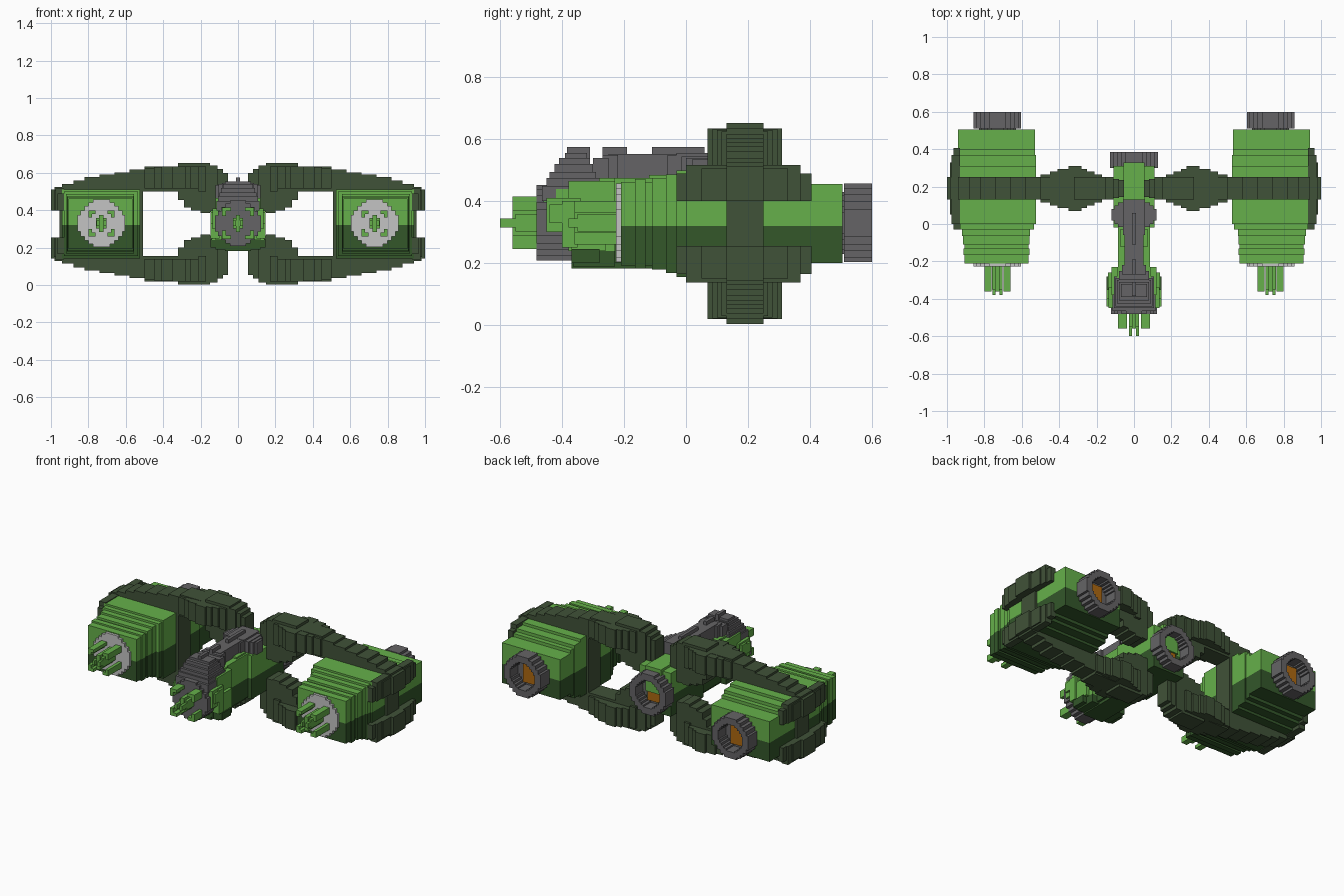
import bpy, bmesh

def mat(name, r, g, b):
    m = bpy.data.materials.new(name)
    m.diffuse_color = (r, g, b, 1)
    return m

GREEN = mat("light green", .133, .434, .069)
DARK = mat("dark green", .033, .095, .023)
OLIVE = mat("dark olive", .051, .084, .04)
GRAY = mat("mid gray", .13, .127, .133)
LIGHT = mat("light gray", .546, .546, .546)
ORANGE = mat("engine orange", .42, .14, .005)
ZC = .3275   # height of the horizontal symmetry plane


def finish(name, bm, material):
    bmesh.ops.recalc_face_normals(bm, faces=bm.faces)
    me = bpy.data.meshes.new(name)
    bm.to_mesh(me)
    bm.free()
    me.materials.append(material)
    ob = bpy.data.objects.new(name, me)
    bpy.context.collection.objects.link(ob)


def boxes(name, material, items, sx=1, flip=False):
    """Blocks (x0, x1, y0, y1, z0, z1), optionally mirrored in x or about ZC."""
    bm = bmesh.new()
    for x0, x1, y0, y1, z0, z1 in items:
        if flip:
            z0, z1 = 2 * ZC - z1, 2 * ZC - z0
        vs = bmesh.ops.create_cube(bm, size=1)["verts"]
        for v in vs:
            v.co = (sx * (x0 + (v.co.x + .5) * (x1 - x0)),
                    y0 + (v.co.y + .5) * (y1 - y0),
                    z0 + (v.co.z + .5) * (z1 - z0))
    finish(name, bm, material)


def stepped_circle(r):
    q = [(1, .35), (.88, .35), (.88, .55), (.72, .55), (.72, .72),
         (.55, .72), (.55, .88), (.35, .88), (.35, 1)]
    pts = q + [(-x, z) for x, z in q[::-1]]
    pts += [(-x, -z) for x, z in pts]
    return [(x * r, z * r) for x, z in pts]


def disc(name, material, cx, cz, r, y0, y1, hole=0):
    """Blocky disc or ring along y."""
    bm = bmesh.new()
    loops = []
    for rad in ([r, hole] if hole else [r]):
        for y in (y0, y1):
            loops.append([bm.verts.new((cx + x, y, cz + z)) for x, z in stepped_circle(rad)])
    n = len(loops[0])

    def skin(a, b):
        for i in range(n):
            j = (i + 1) % n
            bm.faces.new((a[i], a[j], b[j], b[i]))
    skin(loops[0], loops[1])
    if hole:
        skin(loops[2], loops[3])
        skin(loops[0], loops[2])
        skin(loops[1], loops[3])
    else:
        bm.faces.new(loops[0])
        bm.faces.new(loops[1])
    finish(name, bm, material)


def gun(name, cx, cz, h, y_tip, y0, y1):
    """Four corner brackets around a cross-shaped core."""
    t, l = .02, h * .55
    items = []
    for sx in (-1, 1):
        for sz in (-1, 1):
            def span(s, a, b, c):
                return (c + a, c + b) if s > 0 else (c - b, c - a)
            items.append((*span(sx, h - l, h, cx), y0, y1, *span(sz, h - t, h, cz)))
            items.append((*span(sx, h - t, h, cx), y0, y1, *span(sz, h - l, h, cz)))
    items.append((cx - .028, cx + .028, y0 + .01, y1, cz - .028, cz + .028))
    for s in (-1, 1):
        items.append((cx + s * .018 - .008, cx + s * .018 + .008, y_tip, y1, cz - .015, cz + .015))
    items.append((cx - .012, cx + .012, y0, y1, cz - .045, cz + .045))
    boxes(name, GREEN, items)


def engine(name, cx, cz, y0, y1):
    disc(name + "_ring", GRAY, cx, cz, .127, y0, y1, .085)
    boxes(name + "_glow", ORANGE, [(cx - .045, cx + .045, y0, y0 + .02, cz - .07, cz + .07)])
    disc(name + "_back", GRAY, cx, cz, .1, y0 - .01, y0 + .01)


# Pod upper half steps; lower half is the same profile flipped
pod = [(.53, .94, .36, .505, .455), (.53, .94, .345, .40, .475),
       (.525, .94, .30, .37, .495), (.525, .94, -.0, .31, .512),
       (.535, .93, -.03, .01, .50), (.555, .92, -.065, .0, .487),
       (.56, .915, -.11, -.05, .475), (.565, .905, -.21, -.10, .462),
       (.56, .912, -.165, -.13, .472)]

# Arm columns: x0, x1, z0, z1, half depth
arm = [(.053, .08, .45, .60, .045), (.08, .11, .41, .62, .05), (.11, .15, .39, .64, .06),
       (.15, .20, .385, .652, .06), (.20, .25, .40, .652, .06), (.25, .29, .415, .652, .06),
       (.29, .32, .455, .652, .06), (.32, .50, .50, .635, .06), (.50, .58, .50, .617, .06),
       (.58, .66, .50, .603, .06), (.66, .74, .49, .59, .06), (.74, .82, .49, .577, .06),
       (.82, .88, .48, .56, .06), (.88, .94, .45, .54, .06), (.94, .98, .40, .525, .06),
       (.98, 1.0, .40, .512, .06),
       (.17, .21, .50, .635, .075), (.21, .25, .515, .635, .09), (.25, .28, .515, .635, .105),
       (.28, .35, .515, .635, .12), (.35, .41, .515, .633, .105), (.41, .45, .515, .63, .09),
       (.45, .50, .515, .625, .075)]

for side, sx in (("right", 1), ("left", -1)):
    # Side pod in two colours
    boxes(side + "_pod_top", GREEN, [(a, b, c, d, .32, z) for a, b, c, d, z in pod], sx)
    boxes(side + "_pod_bottom", DARK,
          [(a, b, c, d, 2 * ZC - .32, z) for a, b, c, d, z in pod], sx, True)
    boxes(side + "_pod_seam", DARK, [(a, b, c, d, .30, .32) for a, b, c, d, z in pod], sx)
    disc(side + "_pod_faceplate", LIGHT, sx * .73, .33, .127, -.226, -.2)
    gun(side + "_gun", sx * .73, .33, .07, -.38, -.36, -.21)
    engine(side + "_engine", sx * .73, .33, .51, .60)
    # Bands on the pod walls
    boxes(side + "_pod_band", OLIVE, [(.93, .955, .13, .25, .2, .46),
                                      (.508, .54, .13, .25, .15, .505)], sx)
    # Upper and lower arms with clamps on the outer pod wall
    for level, flip in (("upper", False), ("lower", True)):
        boxes(f"{side}_{level}_arm", OLIVE,
              [(a, b, .19 - h, .19 + h, z0, z1) for a, b, z0, z1, h in arm], sx, flip)
        boxes(f"{side}_{level}_clamp", OLIVE,
              [(.93, .965, -.03, .405, .40, .49), (.93, .975, .0, .37, .40, .517),
               (.96, .983, .05, .33, .40, .505)], sx, flip)

# Central body, light above and dark below
boxes("body_top", GREEN, [
    (-.085, .085, -.26, .0, .32, .475), (-.075, .075, -.12, -.03, .32, .485),
    (-.11, .11, -.02, .31, .32, .465), (-.055, .055, -.02, .33, .32, .48),
    (-.10, .10, -.46, -.23, .30, .42), (-.115, .115, -.42, -.23, .30, .44),
    (-.12, .12, -.38, -.23, .24, .465), (-.09, .09, -.37, -.23, .3, .475)])
boxes("body_bottom", DARK, [
    (-.085, .085, -.37, .0, .20, .32), (-.07, .07, -.37, -.02, .182, .25),
    (-.11, .11, -.02, .31, .19, .32), (-.12, .12, -.365, -.23, .19, .24)])

# Cheek plates beside the nose
for side, sx in (("right", 1), ("left", -1)):
    boxes(side + "_cheek", GREEN, [
        (.10, .148, -.40, -.35, .25, .40), (.10, .135, -.45, -.34, .30, .41),
        (.10, .148, -.44, -.40, .33, .39), (.10, .14, -.37, -.26, .24, .36)], sx)
    boxes(side + "_lower_cheek", DARK, [(.10, .148, -.37, -.28, .20, .245)], sx)

# Nose
disc("nose_disc", GRAY, 0, .33, .122, -.482, -.36)
gun("nose_gun", 0, .33, .085, -.60, -.56, -.47)
engine("centre_engine", 0, .33, .30, .385)

# Canopy steps at the front
front = [(.115, -.465, .45), (.108, -.45, .475), (.10, -.44, .495), (.09, -.425, .52),
         (.08, -.41, .54), (.07, -.39, .555)]
canopy = [(-w, w, y, -.27 - .01 * i, .40, z) for i, (w, y, z) in enumerate(front)]
canopy += [(-.08, .08, -.30, -.25, .44, .54), (-.065, .065, -.27, -.22, .44, .55)]
canopy += [(-.01, .01, a, b, .5, .575) for a, b in ((-.385, -.31), (-.27, -.19), (-.11, .06))]
boxes("canopy", GRAY, canopy)
# Narrow neck and round rear turret
boxes("spine_neck", GRAY, [(-.05, .05, -.25, .0, .46, .553), (-.06, .06, -.06, .0, .46, .55)])
boxes("rear_turret", GRAY, [
    (-w, w, .05 - d, .05 + d, .46, z) for w, d, z in
    ((.12, .03, .535), (.105, .05, .54), (.085, .065, .545), (.06, .08, .555))])
